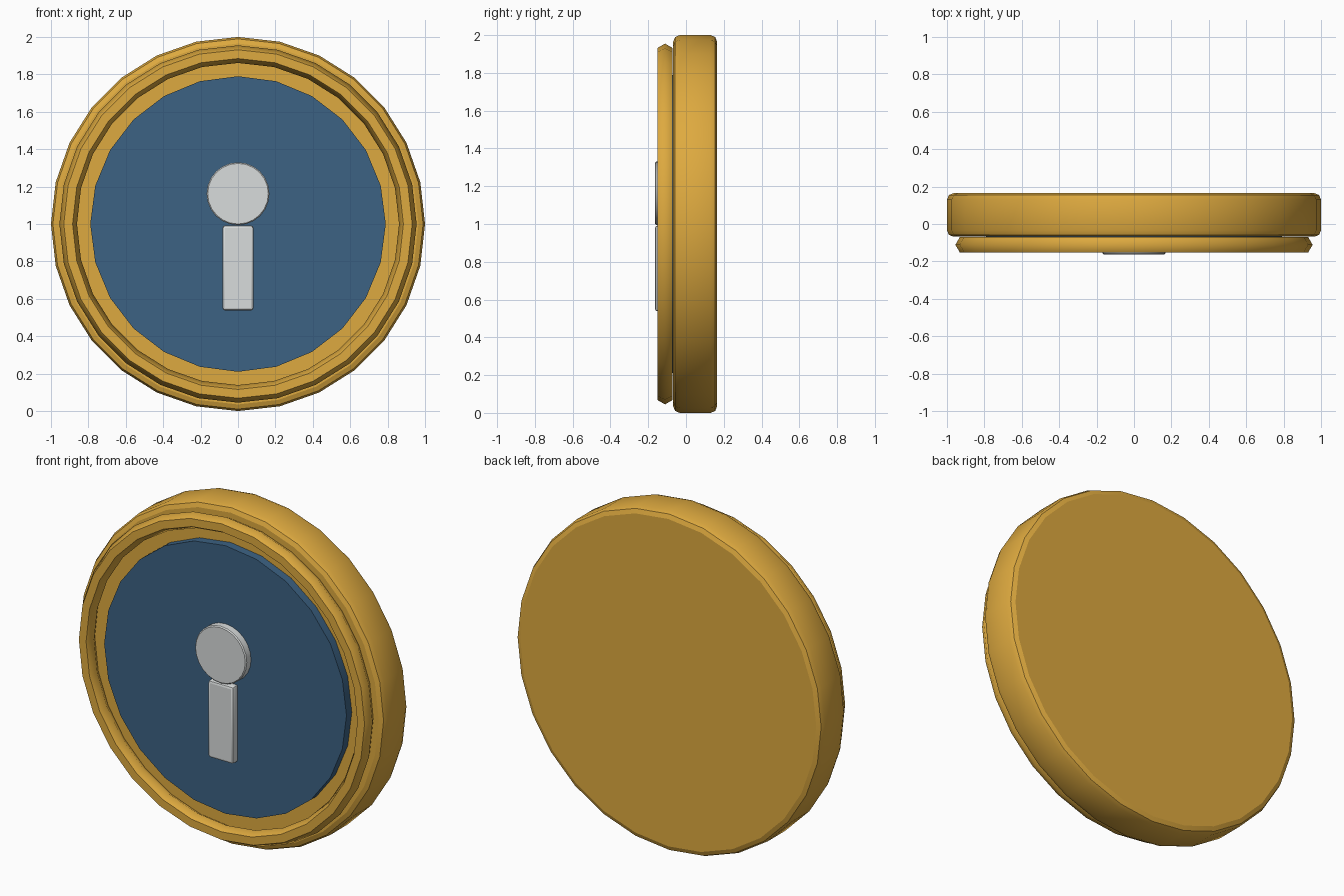
import bpy, bmesh, math
from mathutils import Matrix

if "Cube" in bpy.data.objects:
    bpy.data.objects.remove(bpy.data.objects["Cube"])


def material(name, rgb):
    m = bpy.data.materials.new(name)
    m.diffuse_color = (*rgb, 1)
    m.use_nodes = True
    m.node_tree.nodes["Principled BSDF"].inputs["Base Color"].default_value = m.diffuse_color
    return m


gold = material("gold", (0.73, 0.40, 0.05))
blue = material("slate_blue", (0.045, 0.122, 0.227))
silver = material("silver", (0.69, 0.715, 0.715))


def finish(bm, name, mat, bevel=0.0, segments=2, angle=35):
    """Round the hard edges, then shade smooth with flat front and back faces."""
    if bevel:
        hard = [e for e in bm.edges if e.calc_face_angle(0) > math.radians(40)]
        bmesh.ops.bevel(bm, geom=hard, offset=bevel, segments=segments,
                        profile=0.5, affect='EDGES')
    bmesh.ops.recalc_face_normals(bm, faces=bm.faces[:])
    mesh = bpy.data.meshes.new(name)
    bm.to_mesh(mesh)
    bm.free()
    mesh.materials.append(mat)
    obj = bpy.data.objects.new(name, mesh)
    bpy.context.collection.objects.link(obj)
    bpy.ops.object.select_all(action='DESELECT')
    obj.select_set(True)
    bpy.context.view_layer.objects.active = obj
    bpy.ops.object.shade_smooth_by_angle(angle=math.radians(angle))
    for p in mesh.polygons:
        if abs(p.normal.y) > 0.999:
            p.use_smooth = False
    return obj


def disc(name, mat, radius, sides, y0, y1, z, bevel=0.0, segments=2):
    """Cylinder lying along y with a vertex at the top."""
    bm = bmesh.new()
    place = Matrix.Translation((0, (y0 + y1) / 2, z)) @ Matrix.Rotation(math.pi / 2, 4, 'X')
    bmesh.ops.create_cone(bm, cap_ends=True, segments=sides, radius1=radius,
                          radius2=radius, depth=y1 - y0, matrix=place)
    return finish(bm, name, mat, bevel, segments)


def ring(name, mat, major, minor, sides, section, y):
    """Torus around the y axis with a coarse cross-section."""
    bm = bmesh.new()
    loops = []
    for i in range(sides):
        a = 2 * math.pi * i / sides
        loop = []
        for j in range(section):
            b = 2 * math.pi * j / section
            r = major + minor * math.cos(b)
            loop.append(bm.verts.new((r * math.sin(a), y + minor * math.sin(b),
                                      1 + r * math.cos(a))))
        loops.append(loop)
    for i in range(sides):
        p, q = loops[i], loops[(i + 1) % sides]
        for j in range(section):
            k = (j + 1) % section
            bm.faces.new((p[j], p[k], q[k], q[j]))
    bmesh.ops.recalc_face_normals(bm, faces=bm.faces[:])
    return finish(bm, name, mat, angle=70)


# Thick round body and the raised trim on its front
disc("body", gold, 1.0, 28, -0.068, 0.165, 1.0, bevel=0.035, segments=2)
ring("trim_ring", gold, 0.908, 0.047, 28, 6, -0.111)

# Face plate set inside the trim
disc("face_plate", blue, 0.79, 24, -0.118, -0.06, 1.0)

# Keyhole: round head and straight slot
disc("keyhole_head", silver, 0.168, 24, -0.164, -0.11, 1.162, bevel=0.006, segments=1)
bm = bmesh.new()
bmesh.ops.create_cube(bm, size=1, matrix=Matrix.Translation((0, -0.137, 0.765))
                      @ Matrix.Diagonal((0.166, 0.054, 0.455, 1)))
finish(bm, "keyhole_slot", silver, bevel=0.014, segments=2)
